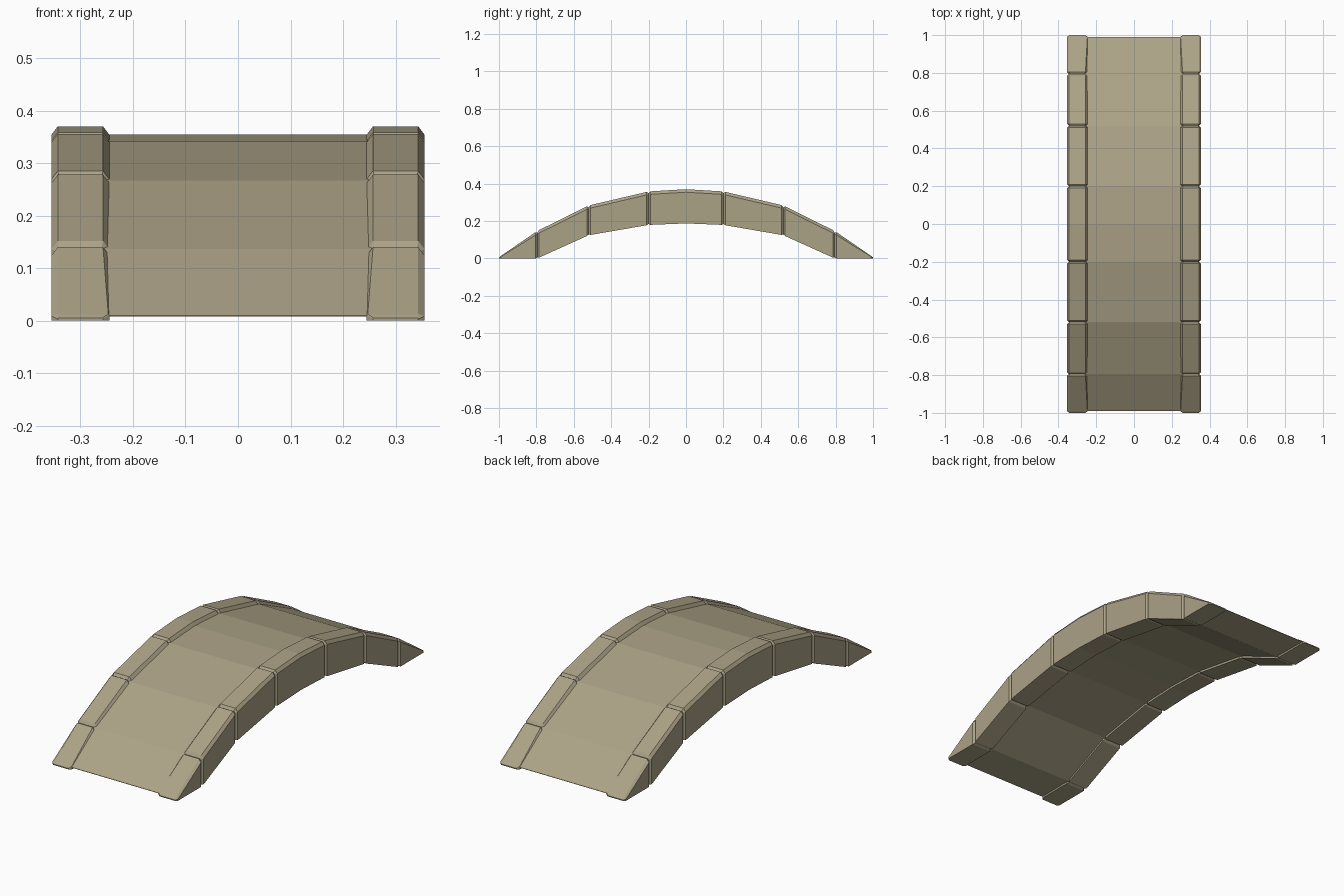
import bpy, bmesh

if "Cube" in bpy.data.objects:
    bpy.data.objects.remove(bpy.data.objects["Cube"])

stone = bpy.data.materials.new("tan stone")
stone.diffuse_color = (0.41, 0.36, 0.24, 1)
stone.use_nodes = True
stone.node_tree.nodes["Principled BSDF"].inputs["Base Color"].default_value = stone.diffuse_color

# Arch profile, half side: (y, top z, bottom z), joints between the kerb blocks
PROFILE = [(0.0, 0.37, 0.187), (0.2, 0.358, 0.179), (0.52, 0.283, 0.124),
           (0.795, 0.147, 0.0), (0.99, 0.013, 0.0)]
X_IN, X_OUT, CH, GROOVE = 0.245, 0.355, 0.012, 0.010


def loft(name, rings):
    """Solid skinned through cross-sections with equal point counts."""
    bm = bmesh.new()
    loops = [[bm.verts.new(p) for p in r] for r in rings]
    n = len(loops[0])
    for a, b in zip(loops, loops[1:]):
        for i in range(n):
            j = (i + 1) % n
            bm.faces.new((a[i], a[j], b[j], b[i]))
    bm.faces.new(loops[0])
    bm.faces.new(loops[-1])
    bmesh.ops.recalc_face_normals(bm, faces=bm.faces)
    me = bpy.data.meshes.new(name)
    bm.to_mesh(me)
    bm.free()
    me.materials.append(stone)
    ob = bpy.data.objects.new(name, me)
    bpy.context.collection.objects.link(ob)
    return ob


def section(y, top, bot, side, inset=0.0, inner=CH, drop=0.016):
    """Kerb cross-section with chamfered top edges; inset shrinks it for the groove."""
    xi, xo = X_IN + inset, X_OUT - inset
    t, b = top - inset, bot + inset * 0.5
    c = CH if inset == 0 else CH * 0.4
    ci = min(inner, c)
    d = drop if inset == 0 else drop * 0.4
    pts = [(xi, b), (xo, b), (xo, t - d), (xo - c, t), (xi + ci, t), (xi, t - d)]
    return [(side * x, y, z) for x, z in pts]


def lerp(p, q, y):
    f = (y - p[0]) / (q[0] - p[0])
    return [y] + [p[i] + (q[i] - p[i]) * f for i in (1, 2)]


for side in (-1, 1):
    # Crown block spans the middle
    e, top = PROFILE[1], PROFILE[0]
    near = lerp(top, e, e[0] - GROOVE)
    half = [section(*e, side, GROOVE), section(*near, side)]
    flip = [[(x, -y, z) for x, y, z in r] for r in half]
    loft("crown_kerb_block", flip + [section(*top, side)] + half[::-1])

    for end in (-1, 1):
        # Sloping kerb blocks
        for p, q in zip(PROFILE[1:3], PROFILE[2:4]):
            rings = [section(*p, side, GROOVE),
                     section(*lerp(p, q, p[0] + GROOVE), side),
                     section(*lerp(p, q, q[0] - GROOVE), side),
                     section(*q, side, GROOVE)]
            loft("kerb_block", [[(x, end * y, z) for x, y, z in r] for r in rings])
        # Wedge block at the foot of the ramp
        p, q = PROFILE[3], PROFILE[4]
        tip = [(side * x, 1.0, z) for x, z in
               [(X_IN + CH, 0), (X_OUT - CH, 0), (X_OUT - CH, 0.003),
                (X_OUT - CH - 0.001, 0.005), (X_IN + CH + 0.001, 0.005), (X_IN + CH, 0.003)]]
        rings = [section(*p, side, GROOVE),
                 section(*lerp(p, q, p[0] + GROOVE), side),
                 section(*q, side, inner=0.002, drop=0.004), tip]
        loft("foot_kerb_block", [[(x, end * y, z) for x, y, z in r] for r in rings])

# Walkway deck, slightly recessed between the kerbs above and below
DECK = [(0.0, 0.354, 0.197), (0.2, 0.342, 0.19), (0.52, 0.267, 0.135),
        (0.795, 0.136, 0.010), (0.99, 0.010, 0.008)]
stations = [(-y, t, b) for y, t, b in DECK[:0:-1]] + DECK
W = 0.265
loft("deck", [[(-W, y, b), (W, y, b), (W, y, t), (-W, y, t)] for y, t, b in stations])
